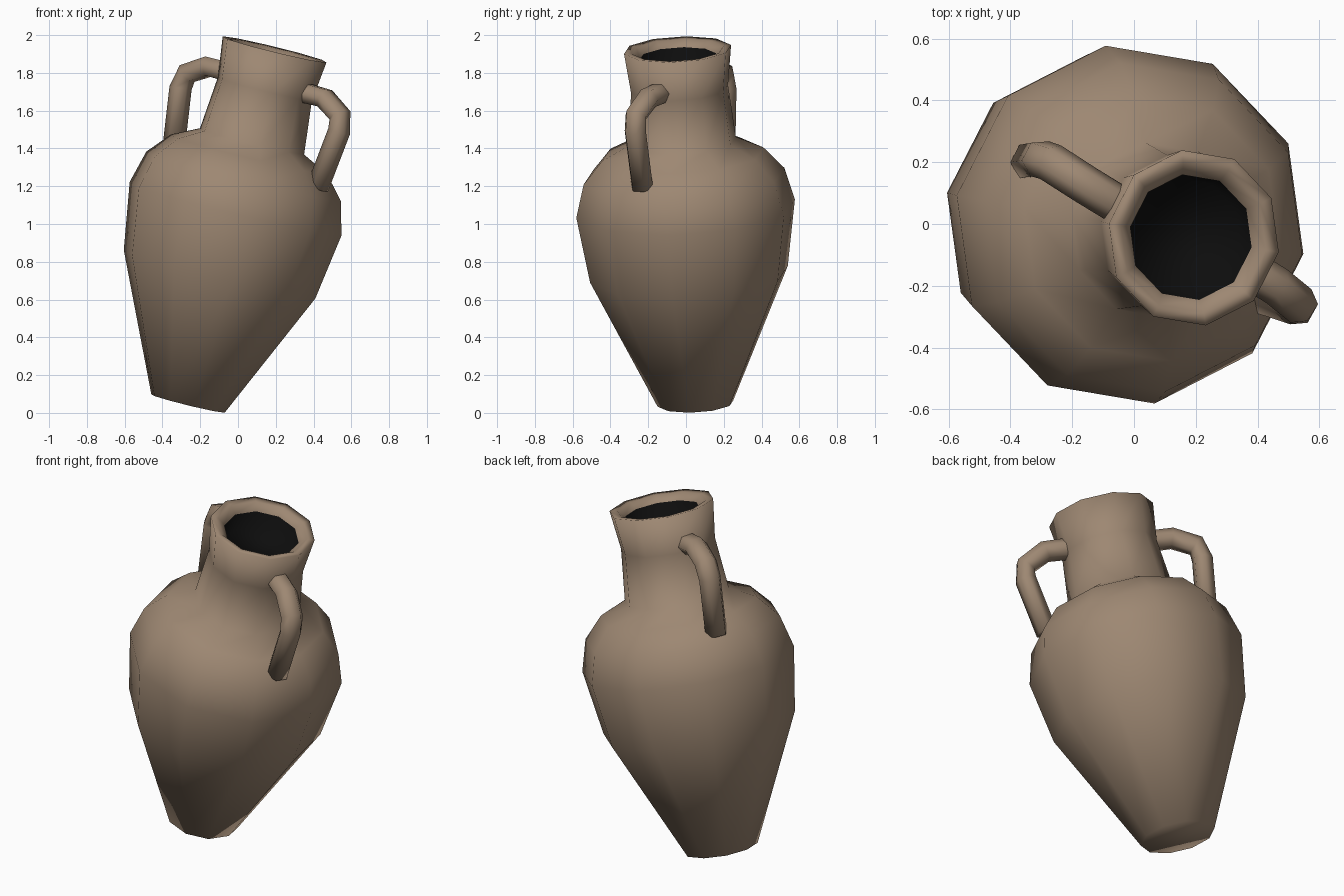
import bpy, bmesh, math
from mathutils import Vector, Matrix

if "Cube" in bpy.data.objects:
    bpy.data.objects.remove(bpy.data.objects["Cube"])


def material(name, rgb):
    m = bpy.data.materials.new(name)
    m.diffuse_color = (*rgb, 1)
    m.use_nodes = True
    m.node_tree.nodes["Principled BSDF"].inputs["Base Color"].default_value = m.diffuse_color
    return m


CLAY = material("clay brown", (0.34, 0.245, 0.17))
DARK = material("dark inside", (0.004, 0.004, 0.004))

# leaning axis of the jar
BASE = Vector((-0.265, 0.05, 0.05))
AXIS = Vector((0.46, -0.095, 1.88)).normalized()
U = (Vector((1, 0, 0)) - AXIS * AXIS.x).normalized()
V = AXIS.cross(U)
SIDES = 10


def finish(name, bm, mats):
    bmesh.ops.recalc_face_normals(bm, faces=bm.faces)
    for f in bm.faces:
        f.smooth = True
    me = bpy.data.meshes.new(name)
    bm.to_mesh(me)
    bm.free()
    for m in mats:
        me.materials.append(m)
    ob = bpy.data.objects.new(name, me)
    bpy.context.collection.objects.link(ob)
    return ob


def skin(bm, rings, dark_from=None):
    """Bridge rings of points, capping both ends."""
    loops = [[bm.verts.new(p) for p in r] for r in rings]
    n = len(loops[0])
    for k, (a, b) in enumerate(zip(loops, loops[1:])):
        for i in range(n):
            j = (i + 1) % n
            f = bm.faces.new((a[i], a[j], b[j], b[i]))
            f.material_index = int(dark_from is not None and k >= dark_from)
    bm.faces.new(loops[0][::-1])
    bm.faces.new(loops[-1]).material_index = int(dark_from is not None)


# jar body: (height along axis, radius), up the outside and into the mouth
profile = [(0, 0.203), (0.705, 0.53), (1.063, 0.586), (1.24, 0.538),
           (1.36, 0.432), (1.43, 0.288), (1.716, 0.26), (1.932, 0.287),
           (1.928, 0.245), (1.893, 0.205), (1.80, 0.19)]
rings = []
for t, r in profile:
    ring = []
    for i in range(SIDES):
        a = math.radians(-10 + 36 * i)
        ring.append(BASE + AXIS * t + (U * math.cos(a) + V * math.sin(a)) * r)
    rings.append(ring)
bm = bmesh.new()
skin(bm, rings, dark_from=9)
finish("jar_body", bm, [CLAY, DARK])

# handles: one bent six-sided tube, repeated half a turn around the axis
path = [Vector(p) for p in [(0.27, -0.10, 1.695), (0.37, -0.145, 1.69),
                            (0.46, -0.20, 1.665), (0.54, -0.265, 1.575),
                            (0.535, -0.268, 1.49), (0.42, -0.23, 1.19)]]
out = Vector((0.43, -0.24, 0))
side = Vector((0, 0, 1)).cross(out).normalized()
for name, turn in (("right_handle", 0), ("left_handle", math.pi)):
    spin = Matrix.Translation(BASE) @ Matrix.Rotation(turn, 4, AXIS) @ Matrix.Translation(-BASE)
    rings = []
    for k, p in enumerate(path):
        tan = (path[min(k + 1, len(path) - 1)] - path[max(k - 1, 0)]).normalized()
        s = (side - tan * side.dot(tan)).normalized()
        n = tan.cross(s)
        rings.append([spin @ (p + s * 0.064 * math.cos(a) + n * 0.058 * math.sin(a))
                      for a in (math.pi / 3 * i for i in range(6))])
    bm = bmesh.new()
    skin(bm, rings)
    finish(name, bm, [CLAY])
